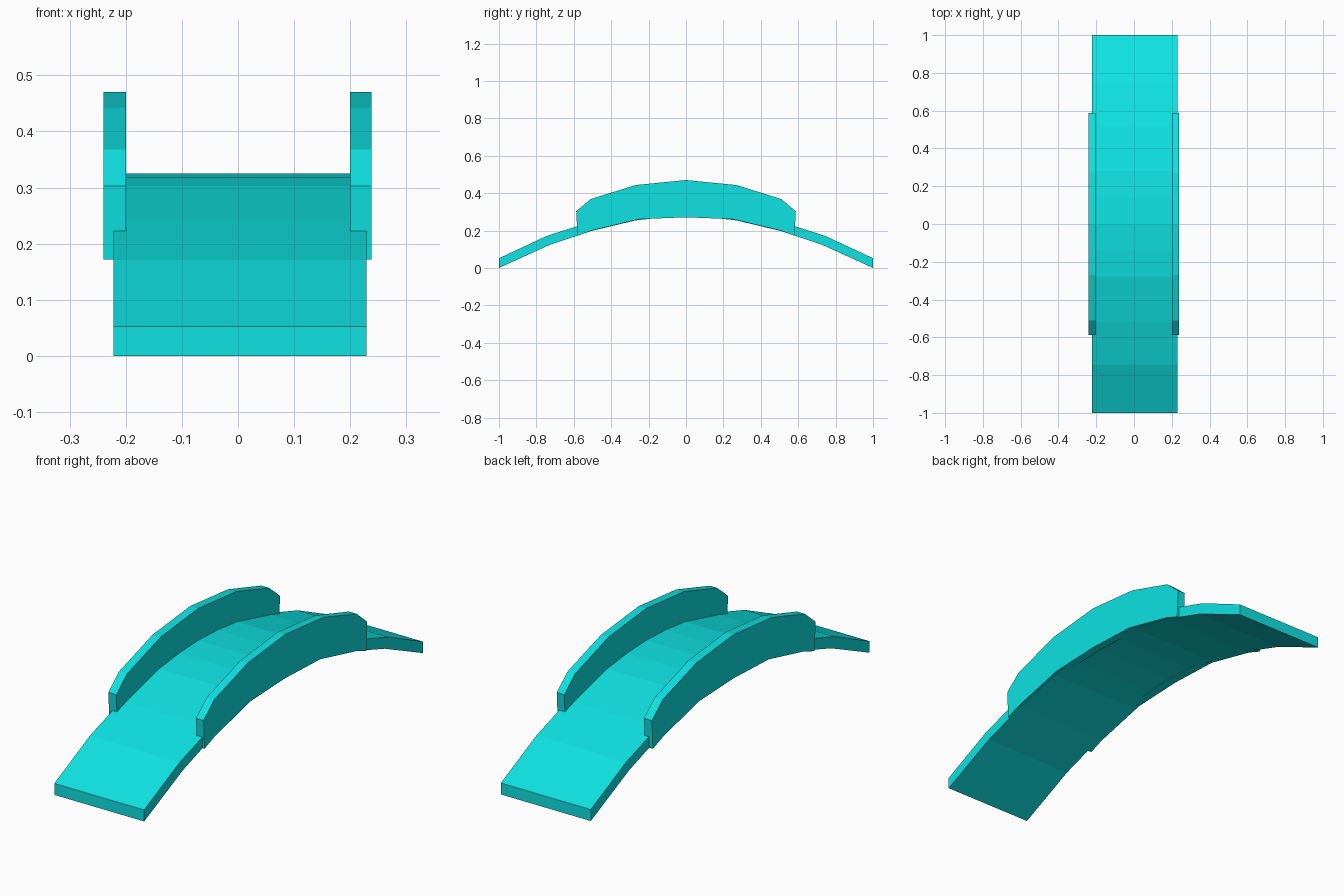
import bpy
import bmesh

cube = bpy.data.objects.get("Cube")
if cube:
    bpy.data.objects.remove(cube)

teal = bpy.data.materials.new("bright_turquoise")
colour = (0.0044, 0.76, 0.76, 1)
teal.diffuse_color = colour
teal.use_nodes = True
teal.node_tree.nodes["Principled BSDF"].inputs["Base Color"].default_value = colour


def arch(half):
    """Mirror a half profile (centre to end) into a full one along y."""
    return [(-y, z) for y, z in reversed(half[1:])] + half


def extrude_profile(name, top, bottom, x0, x1):
    """Solid strip between a top and a bottom line, extruded along x."""
    outline = arch(top) + arch(bottom)[::-1]
    bm = bmesh.new()
    face = bm.faces.new([bm.verts.new((x0, y, z)) for y, z in outline])
    moved = bmesh.ops.extrude_face_region(bm, geom=[face])["geom"]
    verts = [v for v in moved if isinstance(v, bmesh.types.BMVert)]
    bmesh.ops.translate(bm, verts=verts, vec=(x1 - x0, 0, 0))
    bmesh.ops.recalc_face_normals(bm, faces=bm.faces)
    mesh = bpy.data.meshes.new(name)
    bm.to_mesh(mesh)
    bm.free()
    mesh.materials.append(teal)
    obj = bpy.data.objects.new(name, mesh)
    bpy.context.collection.objects.link(obj)
    return obj


# Arched walkway with sloping ends
deck_top = [(0, 0.325), (0.14, 0.319), (0.28, 0.303), (0.52, 0.243),
            (0.745, 0.171), (1, 0.052)]
deck_bottom = [(0, 0.275), (0.14, 0.269), (0.27, 0.254), (0.505, 0.198),
               (0.725, 0.125), (1, 0.002)]
deck_bottom[-1] = (1, 0)
extrude_profile("deck", deck_top, deck_bottom, -0.222, 0.229)

# Low side walls along the middle of the arch
wall_top = [(0, 0.47), (0.27, 0.443), (0.51, 0.368), (0.587, 0.303)]
wall_bottom = [(0, 0.271), (0.25, 0.261), (0.505, 0.2), (0.58, 0.172)]
extrude_profile("right_wall", wall_top, wall_bottom, -0.24, -0.2)
extrude_profile("left_wall", wall_top, wall_bottom, 0.2, 0.238)
